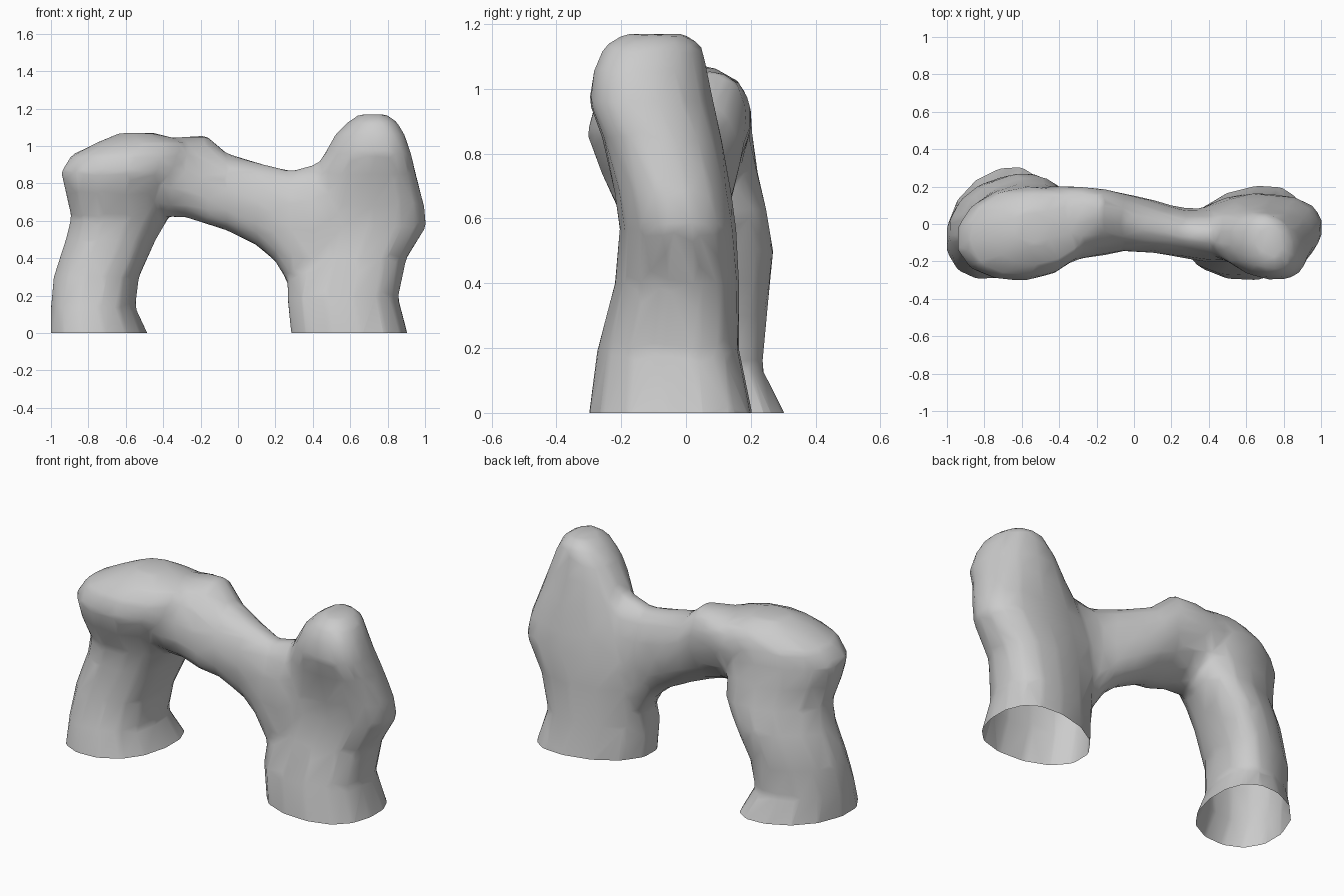
import bpy, bmesh, math

if "Cube" in bpy.data.objects:
    bpy.data.objects.remove(bpy.data.objects["Cube"])

SIDES = 14


def oval(a0, a1, b0, b1, skew=0.0, egg=0.0, power=0.93):
    """Oval filling a0..a1 by b0..b1; skew stretches a diagonal, egg moves the fat end."""
    def wave(v):
        return math.copysign(abs(v) ** power, v)
    raw = []
    for i in range(SIDES):
        t = 2 * math.pi * (i + 0.5) / SIDES
        raw.append((wave(math.cos(t)), wave(math.sin(t + skew))))
    ku = max(abs(u) for u, v in raw)
    kv = max(abs(v) for u, v in raw)
    pts = []
    for u, v in raw:
        u, v = u / ku, v / kv
        u += egg * (1 - u * u)
        pts.append(((a0 + a1) / 2 + u * (a1 - a0) / 2,
                    (b0 + b1) / 2 + v * (b1 - b0) / 2))
    return pts


def loft(name, rings, place):
    """Closed skin through a stack of ovals."""
    bm = bmesh.new()
    loops = []
    for pos, *shape in rings:
        loops.append([bm.verts.new(place(pos, a, b)) for a, b in oval(*shape)])
    for lo, hi in zip(loops, loops[1:]):
        for i in range(SIDES):
            j = (i + 1) % SIDES
            bm.faces.new((lo[i], lo[j], hi[j], hi[i]))
    bm.faces.new(loops[0])
    bm.faces.new(loops[-1])
    bmesh.ops.recalc_face_normals(bm, faces=bm.faces)
    me = bpy.data.meshes.new(name)
    bm.to_mesh(me)
    bm.free()
    ob = bpy.data.objects.new(name, me)
    bpy.context.collection.objects.link(ob)
    return ob


def upright(z, x, y):
    return (x, y, z)


def sideways(x, z, y):
    return (x, y, z)


# Left leg with overhanging shoulder: z, x range, y range, skew, egg
left = loft("left_leg", [
    (-.12, -1.0, -.44, -.31, .34, .28, .1),
    (0, -1.0, -.485, -.295, .305, .28, .1),
    (.14, -1.0, -.55, -.25, .235, .25, .15),
    (.30, -.985, -.53, -.21, .25, .22, .2),
    (.50, -.92, -.44, -.195, .27, .22, .2),
    (.62, -.89, -.37, -.205, .25, .25, .15),
    (.75, -.92, -.34, -.265, .22, .2, .1),
    (.86, -.945, -.28, -.305, .205, .12, .08),
    (.95, -.89, -.24, -.285, .20, .1),
    (1.02, -.75, -.26, -.22, .17, .1),
    (1.07, -.63, -.45, -.11, .08)], upright)

# Right pillar rising to a rounded knob
right = loft("right_pillar", [
    (-.12, .30, .93, -.315, .225, .15, .2),
    (0, .285, .905, -.30, .205, .15, .2),
    (.19, .265, .855, -.275, .165, .15, .2),
    (.40, .27, .90, -.22, .165, .1, .2),
    (.57, .27, 1.005, -.205, .155, .05, .2),
    (.68, .31, .995, -.22, .14, .0, .2),
    (.85, .40, .95, -.26, .11, -.1, .15),
    (.96, .465, .925, -.30, .085, -.18, .1),
    (1.06, .52, .89, -.285, .065, -.2, .05),
    (1.13, .59, .85, -.255, .05, -.2),
    (1.17, .65, .79, -.19, .0, -.2)], upright)

# Bridge between them: x, z range, y range, skew, egg
bridge = loft("bridge", [
    (-.65, .66, 1.03, -.17, .16),
    (-.48, .64, 1.035, -.24, .20, .0, .35),
    (-.38, .625, 1.04, -.225, .205, .1, .3),
    (-.28, .62, 1.05, -.185, .20, .25, .15),
    (-.17, .585, 1.055, -.17, .19, .35),
    (-.06, .55, .96, -.145, .165, .15),
    (.10, .47, .91, -.155, .13),
    (.20, .385, .885, -.17, .10),
    (.28, .25, .865, -.185, .085),
    (.40, .20, .895, -.205, .085),
    (.50, .25, .95, -.205, .08),
    (.62, .40, 1.0, -.18, .06)], sideways)

# Fuse the parts into one weathered rock skin
bpy.ops.object.select_all(action='DESELECT')
for ob in (left, right, bridge):
    ob.select_set(True)
bpy.context.view_layer.objects.active = left
bpy.ops.object.join()
arch = bpy.context.view_layer.objects.active
arch.name = "rock_arch"
m = arch.modifiers.new("fuse", 'REMESH')
m.mode = 'VOXEL'
m.voxel_size = 0.02
m = arch.modifiers.new("soften", 'SMOOTH')
m.factor = 0.5
m.iterations = 6
m = arch.modifiers.new("facet", 'DECIMATE')
m.ratio = 0.05
for name in ("fuse", "soften", "facet"):
    bpy.ops.object.modifier_apply(modifier=name)

# Cut the feet level with the ground and leave them open
bm = bmesh.new()
bm.from_mesh(arch.data)
bmesh.ops.bisect_plane(bm, geom=bm.verts[:] + bm.edges[:] + bm.faces[:],
                       plane_co=(0, 0, 0), plane_no=(0, 0, 1),
                       clear_inner=True)
for f in bm.faces:
    f.smooth = True
bm.to_mesh(arch.data)
bm.free()
